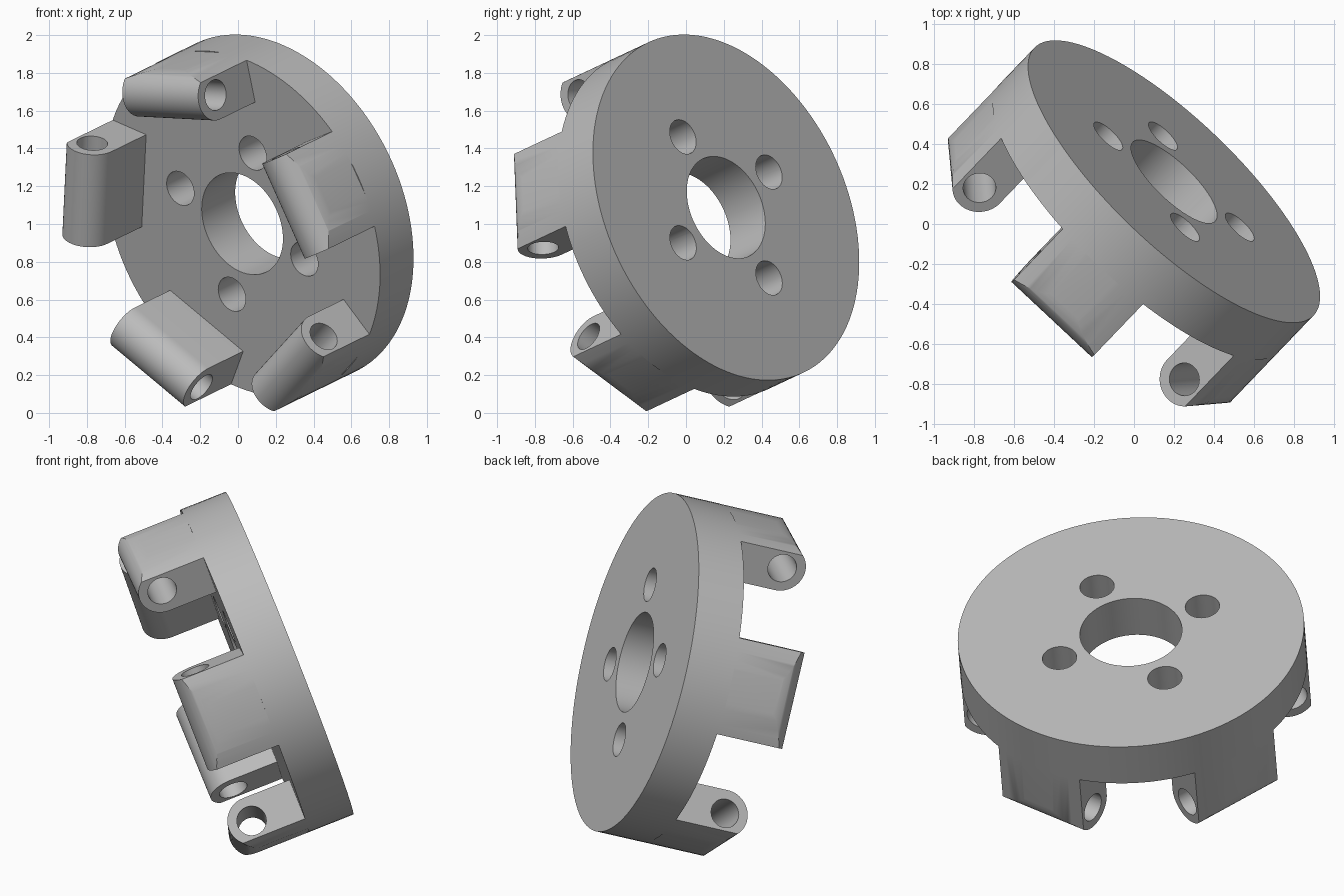
import bpy
import bmesh
from math import pi, sin, cos, radians
from mathutils import Matrix, Vector

cube = bpy.data.objects.get("Cube")
if cube:
    bpy.data.objects.remove(cube, do_unlink=True)

RADIUS, THICK = 0.966, 0.27                 # flange disc
BORE, BOLT, BOLT_CIRCLE = 0.285, 0.096, 0.441
PIN_R, PIN_H, PIN_HOLE = 0.826, 0.55, 0.082  # pin hole centre and size
LUG_ROUND, LUG_HALF = 0.135, 0.275
FIRST_LUG = radians(24.3)

# Tilted frame: origin at the middle of the plain face, third axis towards the lugs
u = Vector((0.125, -0.517, 0.847)).normalized()
v = Vector((-0.744, 0.515, 0.424))
v = (v - u * v.dot(u)).normalized()
FRAME = Matrix((u, v, u.cross(v))).transposed().to_4x4()
FRAME.translation = (0.2, 0.212, 1.088)

steel = bpy.data.materials.new("grey steel")
steel.use_nodes = True
GREY = (0.5, 0.5, 0.5, 1)
steel.diffuse_color = GREY
steel.node_tree.nodes["Principled BSDF"].inputs["Base Color"].default_value = GREY


def make(name, bm):
    bmesh.ops.recalc_face_normals(bm, faces=bm.faces)
    mesh = bpy.data.meshes.new(name)
    bm.to_mesh(mesh)
    bm.free()
    mesh.materials.append(steel)
    obj = bpy.data.objects.new(name, mesh)
    bpy.context.collection.objects.link(obj)
    return obj


def cylinder(name, radius, low, high, segments, place=Matrix()):
    bm = bmesh.new()
    lift = Matrix.Translation((0, 0, (low + high) / 2))
    bmesh.ops.create_cone(bm, cap_ends=True, segments=segments, radius1=radius,
                          radius2=radius, depth=high - low, matrix=place @ lift)
    return make(name, bm)


def select_only(obj):
    bpy.ops.object.select_all(action='DESELECT')
    obj.select_set(True)
    bpy.context.view_layer.objects.active = obj


def cut(obj, cutter, operation='DIFFERENCE'):
    select_only(obj)
    mod = obj.modifiers.new("cut", 'BOOLEAN')
    mod.operation, mod.solver, mod.object = operation, 'EXACT', cutter
    bpy.ops.object.modifier_apply(modifier=mod.name)
    bpy.data.objects.remove(cutter, do_unlink=True)


def finish(obj):
    obj.matrix_world = FRAME
    select_only(obj)
    bpy.ops.object.shade_smooth_by_angle(angle=radians(30))


# Flange disc with centre bore and four bolt holes
disc = cylinder("flange_disc", RADIUS, 0, THICK, 128)
cut(disc, cylinder("bore_cutter", BORE, -0.1, THICK + 0.1, 64))
for i in range(4):
    spot = Matrix.Rotation(i * pi / 2, 4, 'Z') @ Matrix.Translation((BOLT_CIRCLE, 0, 0))
    cut(disc, cylinder("bolt_cutter", BOLT, -0.1, THICK + 0.1, 40, spot))
finish(disc)


# Round-ended lugs, trimmed by the rim and drilled for hinge pins
def lug(index):
    turn = Matrix.Rotation(FIRST_LUG + index * 2 * pi / 5, 4, 'Z')
    steps = 28
    profile = [(PIN_R - LUG_ROUND, THICK), (PIN_R + LUG_ROUND, THICK)]
    profile += [(PIN_R + LUG_ROUND * cos(pi * k / steps),
                 PIN_H + LUG_ROUND * sin(pi * k / steps)) for k in range(steps + 1)]
    bm = bmesh.new()
    side = bm.faces.new([bm.verts.new((r, -LUG_HALF, h)) for r, h in profile])
    moved = bmesh.ops.extrude_face_region(bm, geom=[side])["geom"]
    ends = [g for g in moved if isinstance(g, bmesh.types.BMVert)]
    bmesh.ops.translate(bm, verts=ends, vec=(0, 2 * LUG_HALF, 0))
    bm.transform(turn)
    obj = make(f"hinge_lug_{index + 1}", bm)
    cut(obj, cylinder("rim_trim", RADIUS, 0, 1, 128), 'INTERSECT')
    along = turn @ Matrix.Translation((PIN_R, 0, PIN_H)) @ Matrix.Rotation(pi / 2, 4, 'X')
    cut(obj, cylinder("pin_cutter", PIN_HOLE, -LUG_HALF - 0.1, LUG_HALF + 0.1, 40, along))
    finish(obj)


for i in range(5):
    lug(i)
